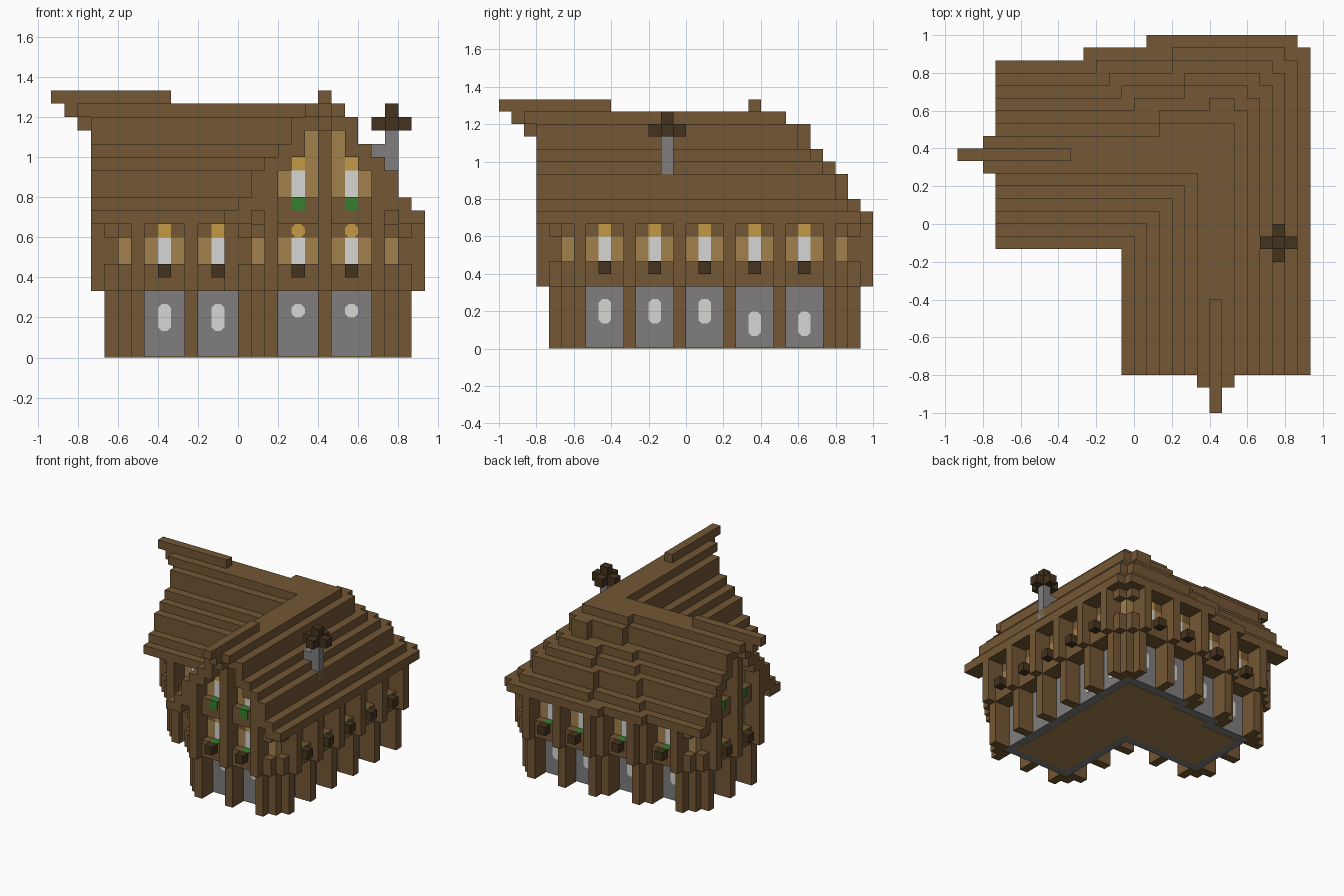
import bpy, bmesh, math
from mathutils import Vector

U = 1 / 15  # one block
if "Cube" in bpy.data.objects:
    bpy.data.objects.remove(bpy.data.objects["Cube"], do_unlink=True)


def material(name, rgb):
    m = bpy.data.materials.new(name)
    m.use_nodes = True
    m.diffuse_color = (*rgb, 1)
    m.node_tree.nodes["Principled BSDF"].inputs["Base Color"].default_value = (*rgb, 1)
    return m


BROWN = material("timber brown", (0.175, 0.095, 0.034))
TAN = material("plaster tan", (0.36, 0.217, 0.073))
GRAY = material("stone gray", (0.215, 0.207, 0.212))
WHITE = material("window white", (0.67, 0.67, 0.66))
ORANGE = material("shutter orange", (0.54, 0.32, 0.06))
GREEN = material("plant green", (0.037, 0.21, 0.026))
DARK = material("dark wood", (0.058, 0.033, 0.013))

parts = {}


def mesh_for(name, mat):
    return parts.setdefault(name, (bmesh.new(), mat))[0]


def box(name, mat, x0, x1, y0, y1, z0, z1):
    bm = mesh_for(name, mat)
    lo = Vector((min(x0, x1), min(y0, y1), z0))
    hi = Vector((max(x0, x1), max(y0, y1), z1))
    for v in bmesh.ops.create_cube(bm, size=1)["verts"]:
        v.co = [(lo[i] + hi[i]) / 2 + v.co[i] * (hi[i] - lo[i]) for i in range(3)]


class Side:
    """Wall frame: a runs along the wall, d points outward."""

    def __init__(self, origin, along, out):
        self.o, self.a, self.n = Vector(origin), Vector(along), Vector(out)

    def point(self, a, d):
        return self.o + self.a * a + self.n * d

    def box(self, name, mat, a0, a1, d0, d1, z0, z1):
        p, q = self.point(a0, d0), self.point(a1, d1)
        box(name, mat, p.x, q.x, p.y, q.y, z0, z1)

    def pane(self, name, mat, a, d, z0, z1):
        """Thin plate with eight-sided ends, centred on a."""
        bm = mesh_for(name, mat)
        r = 0.5 / math.cos(math.pi / 8)
        verts = []
        for i in range(8):
            t = math.tau * (i + 0.5) / 8
            z = (z1 - 0.5 if math.sin(t) > 0 else z0 + 0.5) + r * math.sin(t)
            p = self.point(a + r * math.cos(t), d)
            verts.append(bm.verts.new((p.x, p.y, z)))
        face = bm.faces.new(verts)
        ext = bmesh.ops.extrude_face_region(bm, geom=[face])["geom"]
        push = self.n * 0.08
        bmesh.ops.translate(bm, verts=[g for g in ext if isinstance(g, bmesh.types.BMVert)],
                            vec=(push.x, push.y, 0))


def wall(side, posts, bays, low=(2, 4), dropped=(), round_top=False):
    start, end = min(posts), max(posts[-1] + 1, bays[-1] + 3)
    side.box("storey_beam", BROWN, start, end, 0, 2, 5, 7)
    for a in posts:
        side.box("lower_post", BROWN, a, a + 1, 0, 2, 0, 5)
        side.box("upper_post", BROWN, a, a + 1, 0, 3, 5, 10)
    for a in bays:
        # plaster, lintels and window
        for b in (a, a + 2):
            side.box("plaster", TAN, b, b + 1, 0, 1, 7, 9)
            side.box("lintel", BROWN, b, b + 1, 0, 1, 9, 10)
        side.box("window", WHITE, a + 1, a + 2, 0, 1, 7, 9)
        if round_top:
            side.box("lintel", BROWN, a + 1, a + 2, 0, 1, 9, 10)
            side.pane("window_arch", ORANGE, a + 1.5, 1, 9, 10)
        else:
            side.box("window_head", ORANGE, a + 1, a + 2, 0, 1, 9, 10)
        side.box("planter", DARK, a + 1, a + 2, 2, 3, 6, 7)
        side.box("plants", GREEN, a + 1, a + 2, 1, 2, 7, 7.02)
        z0, z1 = (low[0] - 1, low[1] - 1) if a in dropped else low
        side.pane("ground_window", WHITE, a + 1.5, 0, z0, z1)


X, Y = Vector((1, 0)), Vector((0, 1))
wall(Side((2, -9), X, -Y), (0, 4, 8), (1, 5), low=(3, 4), round_top=True)
wall(Side((11, -9), Y, X), (0, 4, 8, 12, 16, 20), (1, 5, 9, 13, 17), dropped=(13, 17))
wall(Side((11, 12), -X, Y), (0, 4, 8), (1, 5))
wall(Side((2, 11), -X, Y), (0, 4), (1,))
wall(Side((-3, 10), -X, Y), (0, 4), (1,))
wall(Side((-8, 10), -Y, -X), (0, 4, 8), (1, 5))
wall(Side((-8, 1), X, -Y), (0, 4), (1, 5))
wall(Side((2, 1), -Y, -X), (1, 5, 9), (2, 6))

# Stepped corner posts with wider brackets at floor and eaves
for x, y, sx, sy in ((11, -9, 1, -1), (2, -9, -1, -1), (-8, 1, -1, -1), (-8, 10, -1, 1), (11, 12, 1, 1)):
    for mat, name, z0, z1 in ((BROWN, "corner_post", 0, 7), (TAN, "corner_plaster", 7, 9),
                              (BROWN, "corner_post", 9, 11)):
        box(name, mat, x, x + sx, y, y + sy, z0, z1)
    for z0, z1 in ((5, 7), (9, 10)):
        box("corner_bracket", BROWN, x, x + sx, y + sy, y + 2 * sy, z0, z1)
        box("corner_bracket", BROWN, x + sx, x + 2 * sx, y, y + sy, z0, z1)

# Stone core, floor and upper core
for x0, y0, y1 in ((2, -9, 12), (-3, 1, 11), (-8, 1, 10)):
    box("stone_walls", GRAY, x0, 11, y0, y1, 0.06, 5)
    box("floor", TAN, x0 + 1, 10, y0 + 1, y1 - 1, 0, 0.1)
    box("upper_core", BROWN, x0, 11, y0, y1, 5, 10)

# Stepped roof: top height, half width, then rear hip steps (left, right, back)
LAYERS = (
    (11, 7.5, ((-4, 14, 14), (1, 13, 15))),
    (12, 6.5, ((-3, 13, 13), (3, 12, 14))),
    (14, 5.5, ((-2, 12, 12), (3, 11, 13))),
    (15, 4.5, ((-1, 11, 11), (4, 10, 12))),
    (16, 3.5, ((0, 10, 10), (4, 9, 11))),
    (18, 2.5, ((2, 9, 9), (6, 8, 10))),
    (19, 1.5, ((2, 8, 8),)),
)
base = 10
for top, h, steps in LAYERS:
    box("roof", BROWN, 6.5 - h, 6.5 + h, -10, 7, base, top)
    box("roof", BROWN, -9, 6.5, 5.5 - h, 5.5 + h, base, top)
    for x0, x1, y1 in steps:
        box("roof", BROWN, x0, x1, 5, y1, base, top)
    base = top

# Gable ends: verge, ridge beams and attic windows
UNDER = (17, 17, 15, 14, 12, 11, 10, 10)
TOPS = (19, 19, 18, 16, 15, 14, 12, 11)
for g in (Side((6.5, -9), X, -Y), Side((-8, 5.5), -Y, -X)):
    for c in range(8):
        for s in {c, -c}:
            g.box("gable_verge", BROWN, s - 0.5, s + 0.5, 1, 3, UNDER[c], TOPS[c])
    g.box("gable_post", BROWN, -0.5, 0.5, 1, 3, 10, 18)
    g.box("gable_beam", BROWN, -4.5, 4.5, 1, 2, 10, 12)
    for s in (-4, 4):
        g.box("gable_post", BROWN, s - 0.5, s + 0.5, 1, 3, 10, 12)
    g.box("ridge_beam", BROWN, -0.5, 0.5, -3, 6, 19, 20)
    g.box("ridge_beam", BROWN, -0.5, 0.5, 1, 5, 18, 19)
    g.box("ridge_beam", BROWN, -1.5, 1.5, 1, 4, 18, 19)
    g.box("ridge_beam", BROWN, -0.5, 0.5, 1, 4, 17, 18)
    for s in (-1, 1):
        g.box("gable_plaster", TAN, s * 2.5, s * 3.5, 1, 1.1, 12, 14)
        g.box("gable_plaster", TAN, s * 0.5, s * 1.5, 1, 1.1, 12, 17)
        g.box("gable_window", WHITE, s * 1.5, s * 2.5, 1, 1.1, 12, 14)
        g.box("gable_window_head", ORANGE, s * 1.5, s * 2.5, 1, 1.1, 14, 15)
        g.box("gable_plants", GREEN, s * 1.5, s * 2.5, 2, 2.1, 11, 12)
        g.box("gable_plants", GREEN, s * 1.5, s * 2.5, 1, 2, 12, 12.02)

# Chimney with a cross-shaped cap
box("chimney", GRAY, 11, 12, -2, -1, 13, 17)
box("chimney", GRAY, 10, 11, -2, -1, 14, 16)
box("chimney_cap", DARK, 10, 13, -2, -1, 17, 18)
box("chimney_cap", DARK, 11, 12, -3, 0, 17, 18)
box("chimney_cap", DARK, 11, 12, -2, -1, 18, 19)

for name, (bm, mat) in parts.items():
    bmesh.ops.scale(bm, vec=(U, U, U), verts=bm.verts)
    bmesh.ops.recalc_face_normals(bm, faces=bm.faces)
    mesh = bpy.data.meshes.new(name)
    bm.to_mesh(mesh)
    bm.free()
    mesh.materials.append(mat)
    bpy.context.scene.collection.objects.link(bpy.data.objects.new(name, mesh))
